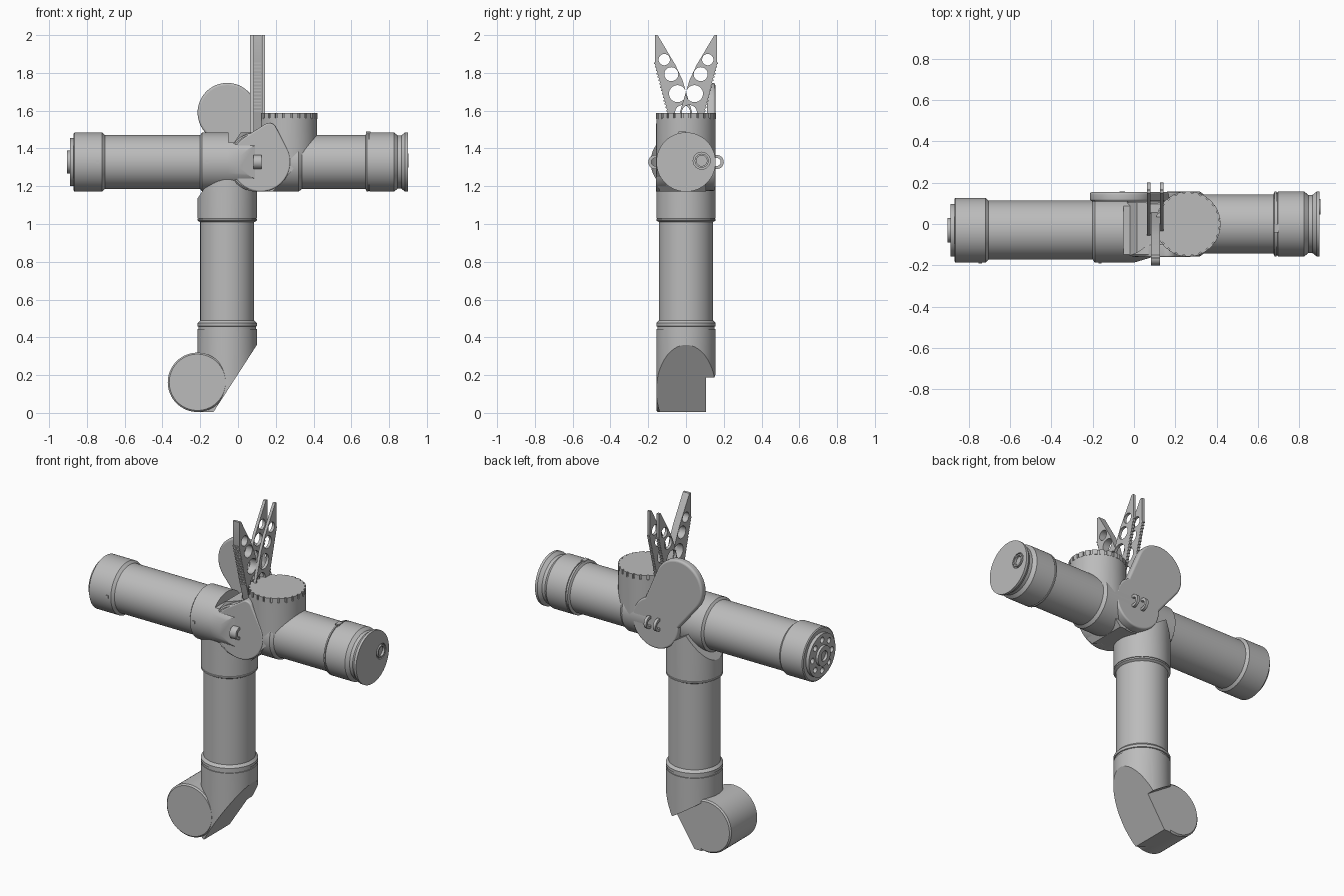
import bpy, bmesh, math
from mathutils import Matrix, Vector, geometry

cube = bpy.data.objects.get("Cube")
if cube:
    bpy.data.objects.remove(cube, do_unlink=True)

grey = bpy.data.materials.new("plain grey")
grey.use_nodes = True
grey.diffuse_color = (0.5, 0.5, 0.5, 1)
grey.node_tree.nodes["Principled BSDF"].inputs["Base Color"].default_value = (0.5, 0.5, 0.5, 1)

R, TUBE, SEG = 0.157, 0.143, 64      # collar radius, tube radius, sides
HUB_X, HUB_Z = 0.10, 1.328           # centre of the main joint
ARM_X = -0.057                       # axis of the upright arm
ALONG = {"x": Matrix.Rotation(math.pi / 2, 4, "Y"),
         "y": Matrix.Rotation(-math.pi / 2, 4, "X"),
         "z": Matrix.Identity(4)}
SIDE_ON = Matrix(((0, 0, 1, 0), (1, 0, 0, 0), (0, 1, 0, 0), (0, 0, 0, 1)))
FACE_ON = Matrix(((1, 0, 0, 0), (0, 0, -1, 0), (0, 1, 0, 0), (0, 0, 0, 1)))
parts = []


def add(name, mesh):
    obj = bpy.data.objects.new(name, mesh)
    bpy.context.scene.collection.objects.link(obj)
    mesh.materials.clear()
    mesh.materials.append(grey)
    parts.append(obj)
    return obj


def finish(name, bm):
    bmesh.ops.recalc_face_normals(bm, faces=bm.faces)
    mesh = bpy.data.meshes.new(name)
    bm.to_mesh(mesh)
    bm.free()
    return add(name, mesh)


def lathe(profile, axis="z", centre=(0, 0, 0)):
    """Capped turned solid from (position, radius) pairs."""
    bm = bmesh.new()
    rings = [[bm.verts.new((r * math.cos(a), r * math.sin(a), p))
              for a in (2 * math.pi * i / SEG for i in range(SEG))]
             for p, r in profile]
    for low, high in zip(rings, rings[1:]):
        for i in range(SEG):
            j = (i + 1) % SEG
            bm.faces.new((low[i], low[j], high[j], high[i]))
    bm.faces.new(rings[0])
    bm.faces.new(rings[-1])
    bm.transform(Matrix.Translation(centre) @ ALONG[axis])
    return bm


def clip(bm, point, normal):
    """Cut away everything on the normal side and close the cut."""
    bmesh.ops.bisect_plane(bm, geom=bm.verts[:] + bm.edges[:] + bm.faces[:],
                           plane_co=point, plane_no=normal, clear_outer=True)
    bmesh.ops.holes_fill(bm, edges=[e for e in bm.edges if e.is_boundary], sides=0)


def circle(u, v, r, n=32):
    return [(u + r * math.cos(2 * math.pi * i / n), v + r * math.sin(2 * math.pi * i / n))
            for i in range(n)]


def plate(name, outlines, low, high, frame, bevel=0.0):
    """Flat plate; outlines after the first become holes."""
    curve = bpy.data.curves.new(name, "CURVE")
    curve.dimensions, curve.fill_mode = "2D", "BOTH"
    curve.extrude, curve.bevel_depth = (high - low) / 2 - bevel, bevel
    curve.offset = -bevel
    for pts in outlines:
        spline = curve.splines.new("POLY")
        spline.points.add(len(pts) - 1)
        for p, (u, v) in zip(spline.points, pts):
            p.co = (u, v, 0, 1)
        spline.use_cyclic_u = True
    tmp = bpy.data.objects.new(name + "_curve", curve)
    bpy.context.scene.collection.objects.link(tmp)
    deps = bpy.context.evaluated_depsgraph_get()
    mesh = bpy.data.meshes.new_from_object(tmp.evaluated_get(deps))
    bpy.data.objects.remove(tmp, do_unlink=True)
    mesh.transform(frame @ Matrix.Translation((0, 0, (low + high) / 2)))
    return add(name, mesh)


def box(bm, centre, size, turn=Matrix.Identity(4)):
    bmesh.ops.create_cube(bm, size=1, matrix=Matrix.Translation(centre) @ turn
                          @ Matrix.Diagonal((*size, 1)))


def elbow(name, axis_x, end_z, disc, corner_z):
    """Upright collar running into a drum that lies along y."""
    dx, dz = disc
    side = math.copysign(1, axis_x - dx)
    up = math.copysign(1, end_z - dz)
    back = 0.105
    e = 0.008
    drum = lathe([(-R, R - e), (-R + e, R), (back - e, R), (back, R - e)], "y", (dx, 0, dz))
    finish(name + "_drum", drum)
    corner = Vector((axis_x + side * R, 0, corner_z))
    to_disc = Vector((dx, 0, dz)) - corner
    alpha = math.asin(R / to_disc.length)
    turns = [Matrix.Rotation(s * alpha, 3, "Y") @ to_disc.normalized() for s in (1, -1)]
    tangent = min(turns, key=lambda t: t.z * up)
    normal = to_disc.normalized().project(tangent) - to_disc.normalized()
    ends = sorted((end_z, dz - up * R))
    for label in ("collar", "web"):
        bm = lathe([(z, R) for z in ends], "z", (axis_x, 0, 0))
        clip(bm, corner, normal)
        if label == "collar":
            clip(bm, (axis_x - side * R, 0, dz + up * R), tangent)
        else:
            clip(bm, (0, back, 0), (0, 1, 0))
        finish(name + "_" + label, bm)


# Upright arm with its lower and upper elbows
elbow("lower_elbow", ARM_X, 0.445, (-0.215, 0.162), 0.36)
elbow("upper_elbow", ARM_X, 1.03, (HUB_X, HUB_Z), 1.135)
finish("upright_tube", lathe(
    [(0.44, 0.152), (0.457, 0.152), (0.459, R), (0.475, R), (0.49, TUBE),
     (1.01, TUBE), (1.018, R), (1.026, R), (1.028, 0.152), (1.035, 0.152)], "z", (ARM_X, 0, 0)))

# Left-hand side tube with its end plate
LEFT_Y = -0.03
finish("long_tube", lathe(
    [(-0.87, R - 0.006), (-0.865, R), (-0.72, R), (-0.705, TUBE), (-0.2, TUBE),
     (-0.19, R), (-0.05, R)], "x", (0, LEFT_Y, HUB_Z)))
socket = lathe([(-0.06, R), (0.14, R)], "x", (0, LEFT_Y, HUB_Z))
clip(socket, (0, 0, 1.432), (0, 0, 1))
clip(socket, (0, -0.187, 0), (0.3, -1, 0))
finish("long_tube_socket", socket)
bolt_holes = [circle(LEFT_Y + 0.092 * math.cos(a), HUB_Z + 0.092 * math.sin(a), 0.017, 16)
              for a in (math.pi * i / 4 for i in range(8))]
plate("bolt_plate", [circle(LEFT_Y, HUB_Z, 0.127, SEG)] + bolt_holes, -0.89, -0.868, SIDE_ON)
plate("end_boss", [circle(LEFT_Y, HUB_Z, 0.06), circle(LEFT_Y, HUB_Z, 0.03)],
      -0.905, -0.885, SIDE_ON)

# Right-hand side tube with flared cap
finish("short_tube", lathe(
    [(0.16, R), (0.32, R), (0.338, TUBE), (0.675, TUBE), (0.682, R), (0.69, R),
     (0.691, 0.152), (0.696, 0.152), (0.697, R), (0.825, R), (0.845, 0.141),
     (0.865, 0.141), (0.885, R), (0.889, R)], "x", (0, 0, HUB_Z)))
plate("cap_face", [circle(0, HUB_Z, R, SEG), circle(0.083, 1.335, 0.045)], 0.888, 0.9, SIDE_ON)
plate("cap_port", [circle(0.083, 1.335, 0.037), circle(0.083, 1.335, 0.028)],
      0.888, 0.903, SIDE_ON)

# Upper collar with a toothed rim
RIM_X = 0.262
elbow("rim_elbow", RIM_X, 1.56, (HUB_X + 0.015, HUB_Z), 1.43)
finish("rim_top", lathe([(1.555, 0.15), (1.587, 0.15)], "z", (RIM_X, 0, 0)))
teeth = bmesh.new()
for i in range(24):
    a = 2 * math.pi * i / 24
    box(teeth, (RIM_X + 0.147 * math.cos(a), 0.147 * math.sin(a), 1.572),
        (0.022, 0.03, 0.03), Matrix.Rotation(a, 4, "Z"))
finish("rim_teeth", teeth)


# Hub covers: a front lobe and a raised rear disc
def lobe(first, second):
    pts = first + second
    return [pts[i] for i in geometry.convex_hull_2d([Vector(p) for p in pts])]


plate("front_cover", [lobe(circle(0.12, HUB_Z, R, SEG), circle(0.165, 1.495, 0.04))],
      0.1, 0.16, FACE_ON, 0.008)
plate("rear_cover", [lobe(circle(-0.057, 1.59, R, SEG), circle(0.1, 1.33, 0.115))],
      -0.155, -0.11, FACE_ON, 0.012)
plate("rear_hub", [circle(0.1, HUB_Z, R - 0.005, SEG)], -0.155, -0.09, FACE_ON, 0.01)

# Gripping fingers with lightening holes: one wide in front, a pair behind
OUTLINE = [(-0.165, 2.0), (-0.15, 2.0), (-0.055, 1.84), (-0.018, 1.76), (0.03, 1.6),
           (0.07, 1.42), (-0.05, 1.42), (-0.1, 1.6), (-0.13, 1.72), (-0.165, 1.85)]
HOLES = [(-0.115, 1.87, 0.03), (-0.078, 1.793, 0.037), (-0.045, 1.69, 0.045),
         (-0.018, 1.59, 0.04)]


def finger(name, low, high, s):
    shapes = [[(s * u, v) for u, v in OUTLINE]]
    shapes += [circle(s * u, v, r) for u, v, r in HOLES]
    plate(name, shapes, low, high, SIDE_ON)
    # Grip ridges follow the outer edge
    ridges = bmesh.new()
    start, stop = Vector(OUTLINE[-3]), Vector(OUTLINE[-1])
    for i in range(15):
        u, v = start.lerp(stop, i / 14)
        box(ridges, ((low + high) / 2, s * (u + 0.004), v), (high - low, 0.016, 0.008))
    finish(name + "_ridges", ridges)


def loop(name, low, high, s):
    plate(name, [circle(s * 0.163, HUB_Z, 0.037), circle(s * 0.163, HUB_Z, 0.021)],
          low, high, SIDE_ON)


for tag, low, high, s in (("front", 0.082, 0.125, 1), ("rear_right", 0.064, 0.081, 1),
                          ("rear_left", 0.126, 0.143, 1)):
    s = -1 if tag.startswith("rear") else 1
    finger(tag + "_finger", low, high, s)
    loop(tag + "_loop", low, high, -s)

# Small latches on the tubes
latches = bmesh.new()
for x in (-0.745, -0.165):
    box(latches, (x, LEFT_Y - R, HUB_Z), (0.016, 0.008, 0.018))
box(latches, (0.69, -0.02, HUB_Z + R), (0.025, 0.04, 0.008))
finish("tube_latches", latches)

# Smooth rounded surfaces, keep crisp edges
bpy.ops.object.select_all(action="DESELECT")
for obj in parts:
    obj.select_set(True)
bpy.context.view_layer.objects.active = parts[0]
bpy.ops.object.shade_smooth_by_angle(angle=math.radians(30))
